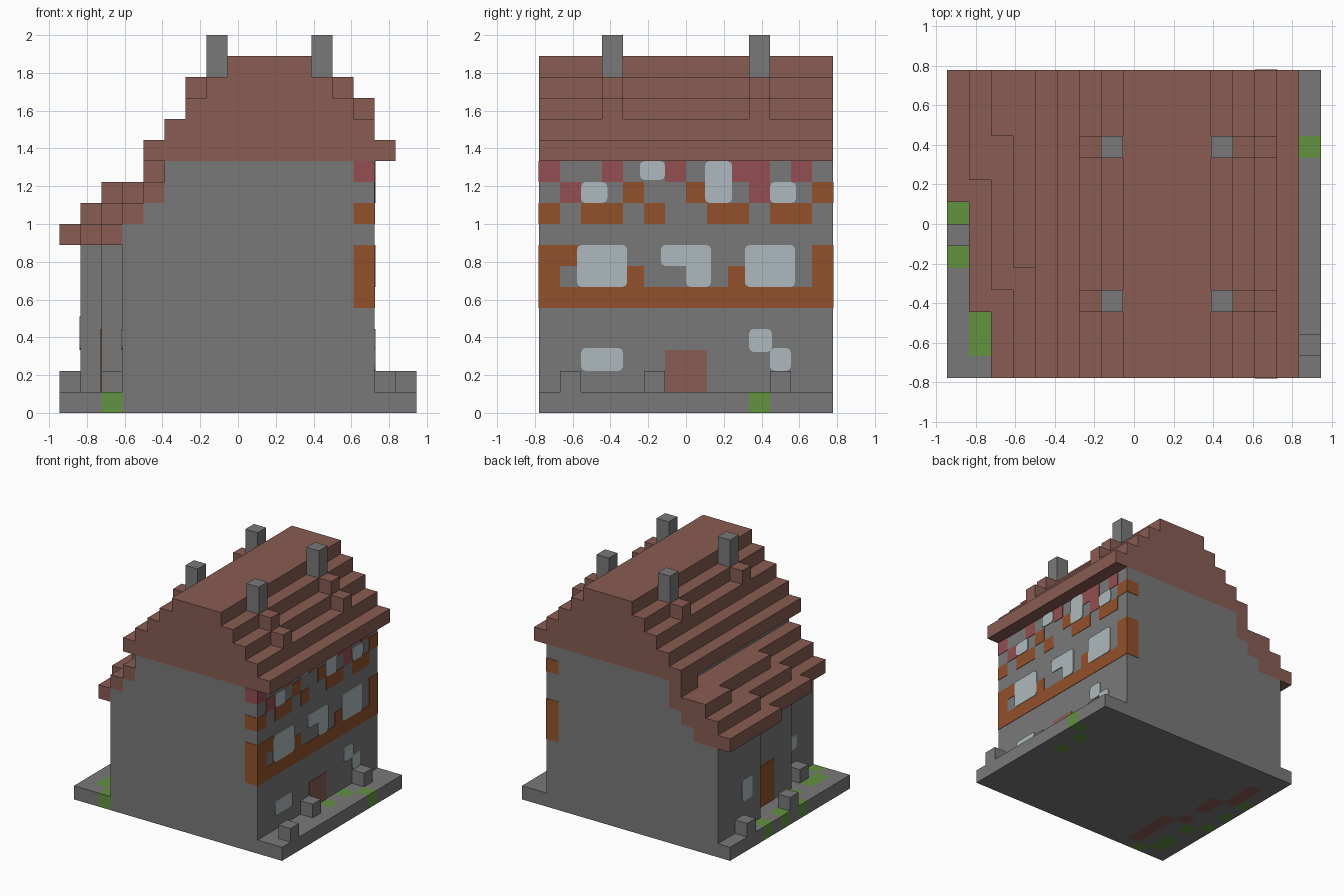
import bpy, bmesh
from itertools import groupby
from mathutils import Vector

U = 1 / 9                                # one building block
ORIGIN = Vector((-8.5, -7, 0))           # grid corner, in blocks

if "Cube" in bpy.data.objects:
    bpy.data.objects.remove(bpy.data.objects["Cube"])


def material(name, r, g, b):
    m = bpy.data.materials.new(name)
    m.use_nodes = True
    lin = [((c / 255 + 0.055) / 1.055) ** 2.4 for c in (r, g, b)] + [1]
    m.diffuse_color = lin
    bsdf = m.node_tree.nodes["Principled BSDF"]
    bsdf.inputs["Base Color"].default_value = lin
    bsdf.inputs["Roughness"].default_value = 1
    return m


stone = material("grey_stone", 121, 121, 121)
tile = material("brown_tile", 136, 92, 82)
glass = material("pale_glass", 174, 185, 189)
timber = material("orange_timber", 146, 81, 43)
brick = material("red_brick", 147, 78, 82)
grass = material("green_grass", 98, 146, 64)


def finish(name, bm, *mats):
    mesh = bpy.data.meshes.new(name)
    bm.to_mesh(mesh)
    bm.free()
    for m in mats:
        mesh.materials.append(m)
    ob = bpy.data.objects.new(name, mesh)
    bpy.context.scene.collection.objects.link(ob)
    return ob


def blocks(name, mat, boxes, round_corners=0):
    """Boxes as ((x0, x1), (y0, y1), (z0, z1)) in block units, in one object."""
    bm = bmesh.new()
    for spans in boxes:
        lo = Vector([s[0] for s in spans])
        size = Vector([s[1] for s in spans]) - lo
        verts = bmesh.ops.create_cube(bm, size=1)["verts"]
        for v in verts:
            half = v.co + Vector((0.5, 0.5, 0.5))
            v.co = (lo + ORIGIN + half * size) * U
    if round_corners:
        edges = [e for e in bm.edges
                 if abs((e.verts[0].co - e.verts[1].co).normalized().x) > 0.9]
        bmesh.ops.bevel(bm, geom=edges, offset=round_corners, segments=2,
                        profile=0.5, affect='EDGES')
    return finish(name, bm, mat)


def cell(i, j, k):
    return ((i, i + 1), (j, j + 1), (k, k + 1))


# Ground slab, with grass and inlaid floor cells
GRASS = {(16, 10), (15, 7), (15, 9), (0, 5), (0, 7), (0, 9), (1, 1), (1, 2), (1, 4), (2, 0)}
FLOOR = {(3, j) for j in range(1, 5)} | {(2, j) for j in range(5, 9) if j != 6} \
    | {(1, j) for j in range(9, 12)}
bm = bmesh.new()
bmesh.ops.create_grid(bm, x_segments=17, y_segments=14, size=0.5)
for v in bm.verts:
    v.co = (v.co.x * 17 * U, v.co.y * 14 * U, 0)
top = bmesh.ops.extrude_face_region(bm, geom=bm.faces[:], use_keep_orig=True)["geom"]
for v in (g for g in top if isinstance(g, bmesh.types.BMVert)):
    v.co.z = U
bmesh.ops.recalc_face_normals(bm, faces=bm.faces)
for f in bm.faces:
    p = (f.calc_center_median() - f.normal * U / 2) / U - ORIGIN
    c = (int(p.x), int(p.y))
    f.material_index = 1 if c in GRASS else 2 if c in FLOOR else 0
finish("ground_slab", bm, stone, grass, tile)

# Walls, stepped on the lean-to side
STEPS = [((0, 4), 3), ((4, 9), 2), ((9, 14), 1)]
walls = [((x, 15), ys, (1, 8)) for ys, x in STEPS]
walls += [((3, 15), (0, 14), (8, 9)), ((4, 15), (0, 14), (9, 10)),
          ((5, 15), (0, 14), (10, 12))]
blocks("house_walls", stone, walls)

# Main roof, a stack of tiers
main = [((4 + n, 16 - n), (0, 14), (12 + n, 13 + n)) for n in range(5)]
blocks("main_roof", tile, main)

# Lean-to roof: each tier is set back twice along its length
lean = []
for level, (a, b) in enumerate([(3, 8), (4, 9), (5, 11)]):
    for ys, back in (((0, a), 2), ((a, b), 1), ((b, 14), 0)):
        lean.append(((level + back, level + 3), ys, (8 + level, 9 + level)))
lean.append(((4, 5), (12, 14), (11, 12)))
blocks("lean_to_roof", tile, lean)

# Chimneys and the tile stubs beside them
blocks("chimneys", stone, [((i, i + 1), (j, j + 1), (16, 18))
                           for i in (7, 12) for j in (3, 10)])
blocks("roof_stubs", tile, [cell(i, j, k) for i, k in ((6, 15), (13, 15), (14, 14))
                            for j in (3, 10)])

# Loose stones around the house
blocks("edge_stones", stone, [cell(16, 1, 1), cell(15, 5, 1), cell(15, 11, 1),
                              cell(0, 11, 1), cell(0, 6, 1), cell(2, 2, 1)])

# Timber and brick bands on the decorated wall, from the top row down
PATTERN = {
    11: "RggRggRggRRgRg",
    10: "gRggOggOggRggO",
    9: "OgOOgOggOOgOOg",
    7: "OOgggggggggggO",
    6: "OgggOggggOgggO",
    5: "OOOOOOOOOOOOOO",
}
PAD = 0.03
bands = {"O": [], "R": []}
for k, row in PATTERN.items():
    j = 0
    for key, run in groupby(row):
        n = len(list(run))
        if key in bands:
            y0 = j - PAD if j == 0 else j
            y1 = j + n + (PAD if j + n == 14 else 0)
            bands[key].append(((14, 15 + PAD), (y0, y1), (k, k + 1)))
        j += n
blocks("timber_bands", timber, bands["O"])
blocks("red_bricks", brick, bands["R"])

# Windows of the decorated wall: y span, z span
PANES = [((1.8, 4.2), (6, 8)), ((5.8, 8.2), (7, 8)), ((7, 8.2), (6, 7.6)),
         ((9.8, 12.2), (6, 8)), ((4.8, 6), (11.1, 12)), ((7.9, 9.2), (10, 12)),
         ((2, 3.25), (10, 11)), ((11, 12.25), (10, 11)),
         ((2, 4), (2, 3.1)), ((10, 11.1), (2.9, 4)), ((11, 12), (2, 3.1))]
blocks("left_windows", glass, [((15, 15.06), y, z) for y, z in PANES], 0.025)
blocks("left_door", tile, [((15, 15.05), (6, 8), (1, 3))])

# Lean-to door and windows
blocks("right_windows", glass, [((0.95, 1), (10, 11.2), (3, 4.6)),
                                ((2.95, 3), (2, 4), (3, 4))], 0.025)
blocks("right_door", timber, [((1.95, 2), (6, 8), (1, 4))])
